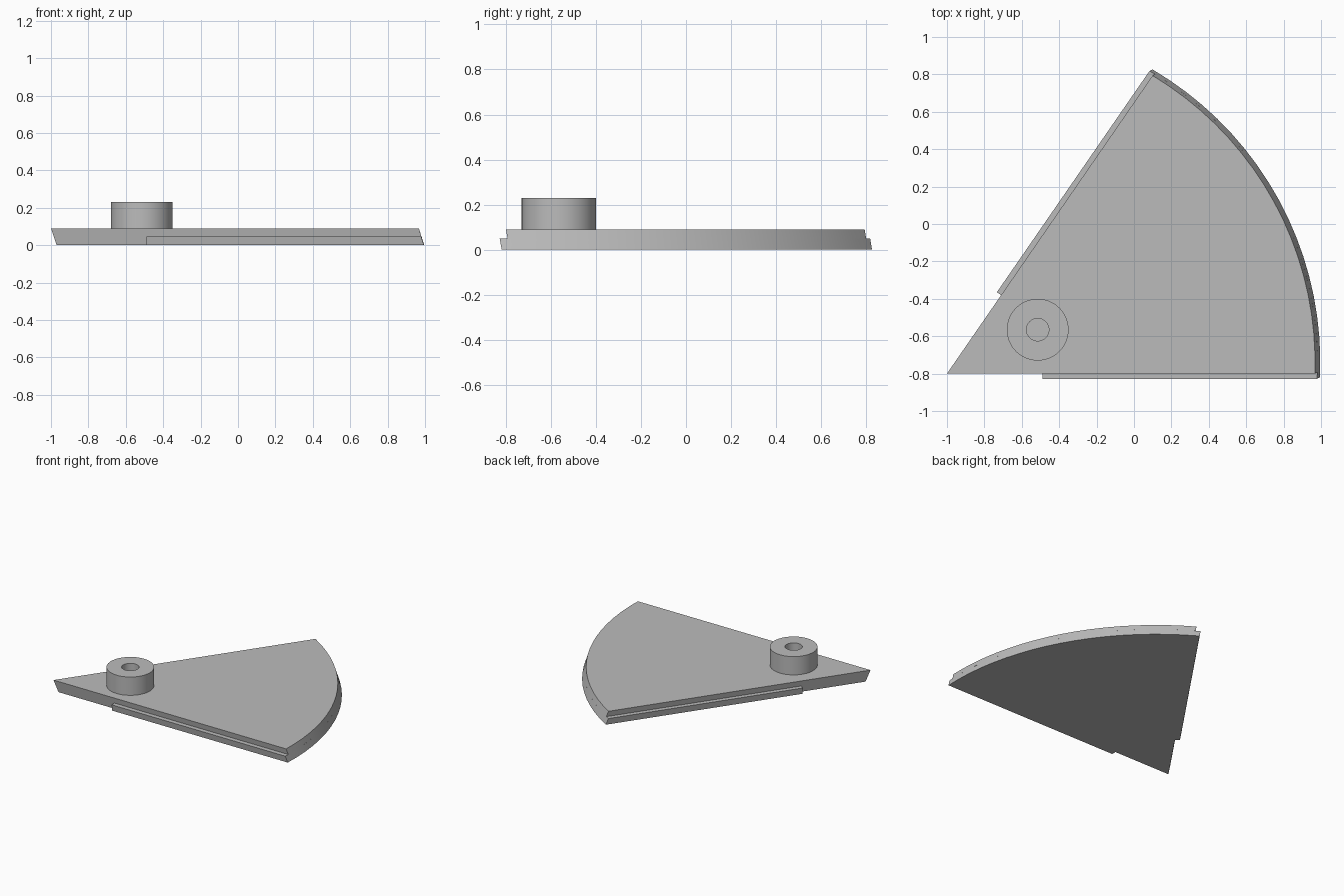
import bpy, bmesh, math
from mathutils import Vector

cube = bpy.data.objects.get("Cube")
if cube:
    bpy.data.objects.remove(cube, do_unlink=True)

grey = bpy.data.materials.new("plain grey")
grey.use_nodes = True
grey.diffuse_color = (0.5, 0.5, 0.5, 1)
grey.node_tree.nodes["Principled BSDF"].inputs["Base Color"].default_value = (0.5, 0.5, 0.5, 1)

TIP = Vector((-1, -0.8))            # sharp corner of the wedge at the top
ANGLE = math.radians(55.4)          # opening angle
CENTRE = Vector((-0.82, -0.74))     # centre of the curved rim
HEIGHT, STEP, LEDGE_START = 0.09, 0.048, 0.51
SEGMENTS = 18


def finish(name, bm, smooth):
    bmesh.ops.recalc_face_normals(bm, faces=bm.faces)
    mesh = bpy.data.meshes.new(name)
    bm.to_mesh(mesh)
    bm.free()
    mesh.materials.append(grey)
    obj = bpy.data.objects.new(name, mesh)
    bpy.context.collection.objects.link(obj)
    if smooth:
        bpy.ops.object.select_all(action='DESELECT')
        obj.select_set(True)
        bpy.context.view_layer.objects.active = obj
        bpy.ops.object.shade_smooth_by_angle(angle=math.radians(30))


def outline(z, ledge):
    """Wedge outline at one height; the two straight sides lean in, the rim leans out."""
    inset = 0.016 * (1 - z / HEIGHT)
    radius = 1.816 - 0.028 * z / HEIGHT
    sides = []
    for direction, out in ((Vector((1, 0)), Vector((0, -1))),
                           (Vector((math.cos(ANGLE), math.sin(ANGLE))),
                            Vector((-math.sin(ANGLE), math.cos(ANGLE))))):
        base = TIP - out * inset
        outer = base + out * ledge
        rel = outer - CENTRE
        b = rel.dot(direction)
        reach = -b + math.sqrt(b * b - rel.length_squared + radius ** 2)
        sides.append([base + direction * LEDGE_START,
                      outer + direction * LEDGE_START,
                      outer + direction * reach])
    front, back = sides
    a0, a1 = (math.atan2(*(s[2] - CENTRE).yx) for s in sides)
    rim = [CENTRE + radius * Vector((math.cos(a), math.sin(a)))
           for a in (a0 + (a1 - a0) * i / SEGMENTS for i in range(1, SEGMENTS))]
    tip = TIP + Vector((inset / math.tan(ANGLE / 2), inset))
    return [tip] + front + rim + back[::-1]


# Wedge plate with a ledge along each straight side
bm = bmesh.new()
rings = [[bm.verts.new((p.x, p.y, z)) for p in outline(z, ledge)]
         for z, ledge in ((0, 0.035), (STEP, 0.035), (STEP, 0), (HEIGHT, 0))]
for low, high in zip(rings, rings[1:]):
    for i in range(len(low)):
        j = (i + 1) % len(low)
        bm.faces.new((low[i], low[j], high[j], high[i]))
bm.faces.new(rings[0][::-1])
bm.faces.new(rings[-1])
bmesh.ops.remove_doubles(bm, verts=bm.verts, dist=0.0001)
finish("wedge_plate", bm, True)

# Round boss with a blind hole, spun from a profile
bm = bmesh.new()
profile = [(0.165, HEIGHT - 0.01), (0.165, 0.23), (0.06, 0.23), (0.06, HEIGHT + 0.001), (0, HEIGHT + 0.001)]
centre = Vector((-0.515, -0.565, 0))
verts = [bm.verts.new(centre + Vector((r, 0, z))) for r, z in profile]
edges = [bm.edges.new(pair) for pair in zip(verts, verts[1:])]
bmesh.ops.spin(bm, geom=verts + edges, cent=centre, axis=(0, 0, 1),
               angle=math.tau, steps=48, use_merge=True)
bmesh.ops.remove_doubles(bm, verts=bm.verts, dist=0.0001)
bmesh.ops.holes_fill(bm, edges=[e for e in bm.edges if e.is_boundary], sides=0)
finish("round_boss", bm, True)
